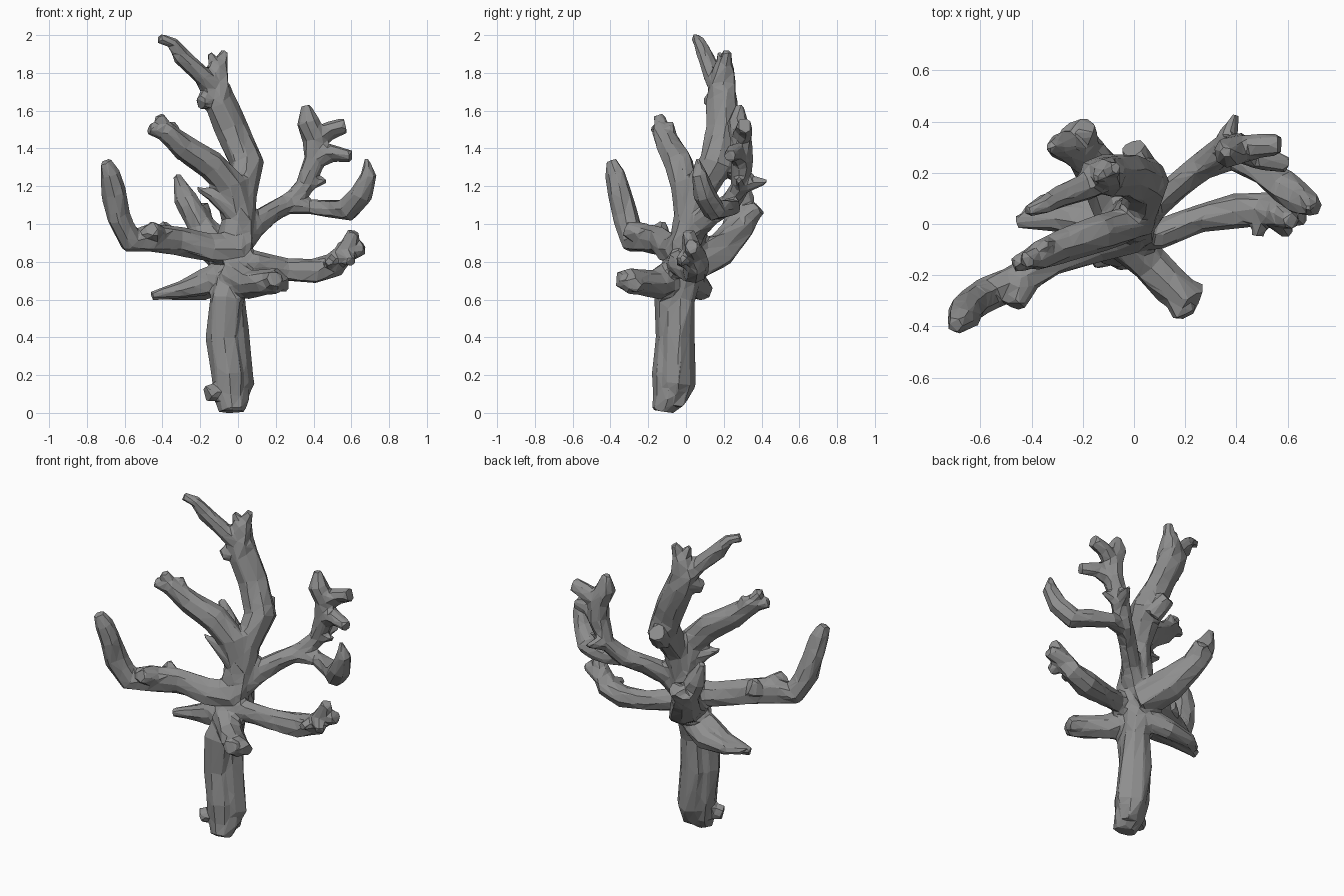
import bpy, bmesh, math, random
from mathutils import Vector

random.seed(4)
SIDES = 8
bm = bmesh.new()


def limb(*pts):
    """Closed, slightly knobbly tube through points (x, y, z, radius)."""
    P = [Vector(p[:3]) for p in pts]
    rings, u = [], None
    for i, p in enumerate(P):
        t = (P[min(i + 1, len(P) - 1)] - P[max(i - 1, 0)]).normalized()
        u = t.orthogonal() if u is None else u - t * u.dot(t)
        u.normalize()
        v = t.cross(u)
        ring = []
        for k in range(SIDES):
            a = 2 * math.pi * k / SIDES
            r = pts[i][3] * random.uniform(0.88, 1.22)
            co = p + (u * math.cos(a) + v * math.sin(a)) * r
            co.z = max(co.z, 0)
            ring.append(bm.verts.new(co))
        rings.append(ring)
    for a, b in zip(rings, rings[1:]):
        for k in range(SIDES):
            j = (k + 1) % SIDES
            bm.faces.new((a[k], a[j], b[j], b[k]))
    bm.faces.new(rings[0][::-1])
    bm.faces.new(rings[-1])


# Trunk (wider along one diagonal, so two fused tubes) and root nub
limb((-.04, -.12, 0, .065), (-.04, -.095, .08, .088), (-.055, -.085, .2, .09), (-.078, -.08, .4, .085),
     (-.065, -.08, .6, .084), (-.035, -.02, .75, .09), (-.015, .01, .9, .1), (0, .03, 1.05, .08))
limb((-.02, -.07, .04, .06), (-.02, -.04, .15, .09), (-.035, -.035, .4, .085), (-.035, -.03, .6, .082), (-.03, .01, .75, .085))
limb((-.08, -.1, .12, .05), (-.165, -.14, .1, .042))

# Leader, its fork and knobs
limb((0, .02, .95, .085), (.025, .06, 1.15, .083), (.045, .16, 1.32, .083), (-.03, .2, 1.5, .08),
     (-.1, .19, 1.65, .078), (-.125, .19, 1.74, .075), (-.11, .2, 1.84, .05))
limb((-.11, .2, 1.8, .048), (-.15, .18, 1.905, .015))
limb((-.11, .2, 1.8, .05), (-.07, .22, 1.915, .022))
limb((-.11, .19, 1.7, .065), (-.2, .14, 1.79, .048), (-.3, .1, 1.89, .042), (-.35, .07, 1.96, .033), (-.42, .05, 1.985, .024))
limb((-.12, .2, 1.69, .065), (-.2, .12, 1.64, .035))
limb((-.12, .2, 1.69, .065), (-.04, .18, 1.72, .025))
limb((.03, .2, 1.28, .07), (-.005, .3, 1.36, .045))
limb((.05, .15, 1.3, .06), (.105, .17, 1.38, .03))

# Upper left branch
limb((0, .02, 1.02, .075), (-.04, 0, 1.2, .075), (-.14, -.03, 1.32, .072), (-.28, -.08, 1.41, .066), (-.39, -.13, 1.5, .05))
limb((-.36, -.12, 1.48, .05), (-.47, -.16, 1.505, .028))
limb((-.38, -.13, 1.49, .045), (-.42, -.14, 1.575, .028))
limb((-.33, -.1, 1.45, .045), (-.35, -.08, 1.54, .018))
limb((-.02, 0, 1.07, .06), (-.12, -.02, 1.14, .04), (-.22, -.03, 1.19, .01))

# Far left branch
limb((0, -.02, .86, .08), (-.15, -.08, .87, .072), (-.32, -.14, .91, .067), (-.47, -.23, .92, .074), (-.57, -.28, .91, .066),
     (-.63, -.32, 1.03, .062), (-.655, -.345, 1.17, .062), (-.68, -.375, 1.27, .05), (-.7, -.395, 1.335, .03))
limb((-.44, -.23, .94, .06), (-.46, -.32, .975, .04))
limb((-.38, -.14, .94, .06), (-.4, -.12, 1.01, .018))

# Back left branch
limb((-.03, .03, .79, .1), (-.11, .18, .87, .088), (-.2, .3, 1.0, .072), (-.24, .36, 1.08, .055))
limb((-.2, .28, 1, .075), (-.28, .3, 1.14, .055), (-.325, .3, 1.26, .02))
limb((-.2, .31, 1.02, .06), (-.19, .385, 1.09, .042))

# Low left branch with flattened tip
limb((-.04, -.02, .74, .085), (-.17, 0, .69, .07), (-.3, .02, .65, .048), (-.46, .01, .62, .024))
limb((-.08, .02, .7, .075), (-.2, .08, .66, .058), (-.34, .08, .635, .04), (-.42, .04, .625, .022))

# Low front branch with blunt knobby tip
limb((-.04, -.06, .74, .085), (.06, -.16, .68, .074), (.15, -.25, .69, .07), (.215, -.31, .7, .064))
limb((.16, -.26, .69, .06), (.2, -.36, .71, .042))
limb((.17, -.25, .69, .05), (.26, -.28, .68, .04))

# Low right branch
limb((-.03, -.04, .79, .08), (.1, -.04, .79, .062), (.25, .02, .755, .06), (.4, .05, .75, .064), (.51, .06, .79, .06), (.58, .03, .87, .055), (.615, .01, .96, .03))
limb((.54, .05, .84, .055), (.67, .03, .875, .035))
limb((.51, .05, .8, .05), (.48, -.05, .8, .02))
limb((.56, .03, .84, .05), (.6, -.04, .8, .025))

# Upper right branch and twigs
limb((-.03, -.01, .87, .09), (.08, .07, .99, .062), (.18, .15, 1.06, .052), (.27, .23, 1.11, .052), (.35, .29, 1.2, .052),
     (.41, .29, 1.34, .06), (.41, .29, 1.45, .06), (.37, .28, 1.54, .055), (.36, .28, 1.63, .022))
limb((.41, .29, 1.45, .055), (.49, .31, 1.5, .045), (.57, .31, 1.52, .038))
limb((.41, .29, 1.34, .055), (.5, .26, 1.38, .045), (.6, .23, 1.36, .032))
limb((.34, .29, 1.2, .04), (.37, .36, 1.22, .035), (.4, .43, 1.225, .012))
limb((.34, .29, 1.2, .035), (.47, .28, 1.235, .015))

# Right outer fork
limb((.24, .21, 1.1, .048), (.38, .25, 1.09, .042), (.5, .2, 1.08, .05), (.58, .15, 1.075, .064), (.65, .1, 1.16, .056),
     (.69, .07, 1.26, .042), (.68, .06, 1.345, .012))

bmesh.ops.recalc_face_normals(bm, faces=bm.faces[:])
mesh = bpy.data.meshes.new("bare_tree")
bm.to_mesh(mesh)
bm.free()
tree = bpy.data.objects.new("bare_tree", mesh)
bpy.context.collection.objects.link(tree)

# Dark grey bark
bark = bpy.data.materials.new("bark")
bark.diffuse_color = (0.27, 0.27, 0.27, 1)
mesh.materials.append(bark)

# Fuse the limbs, then cut down to irregular flat facets
fuse = tree.modifiers.new("fuse", 'REMESH')
fuse.mode = 'VOXEL'
fuse.voxel_size = 0.014
facet = tree.modifiers.new("facet", 'DECIMATE')
facet.ratio = 0.06
